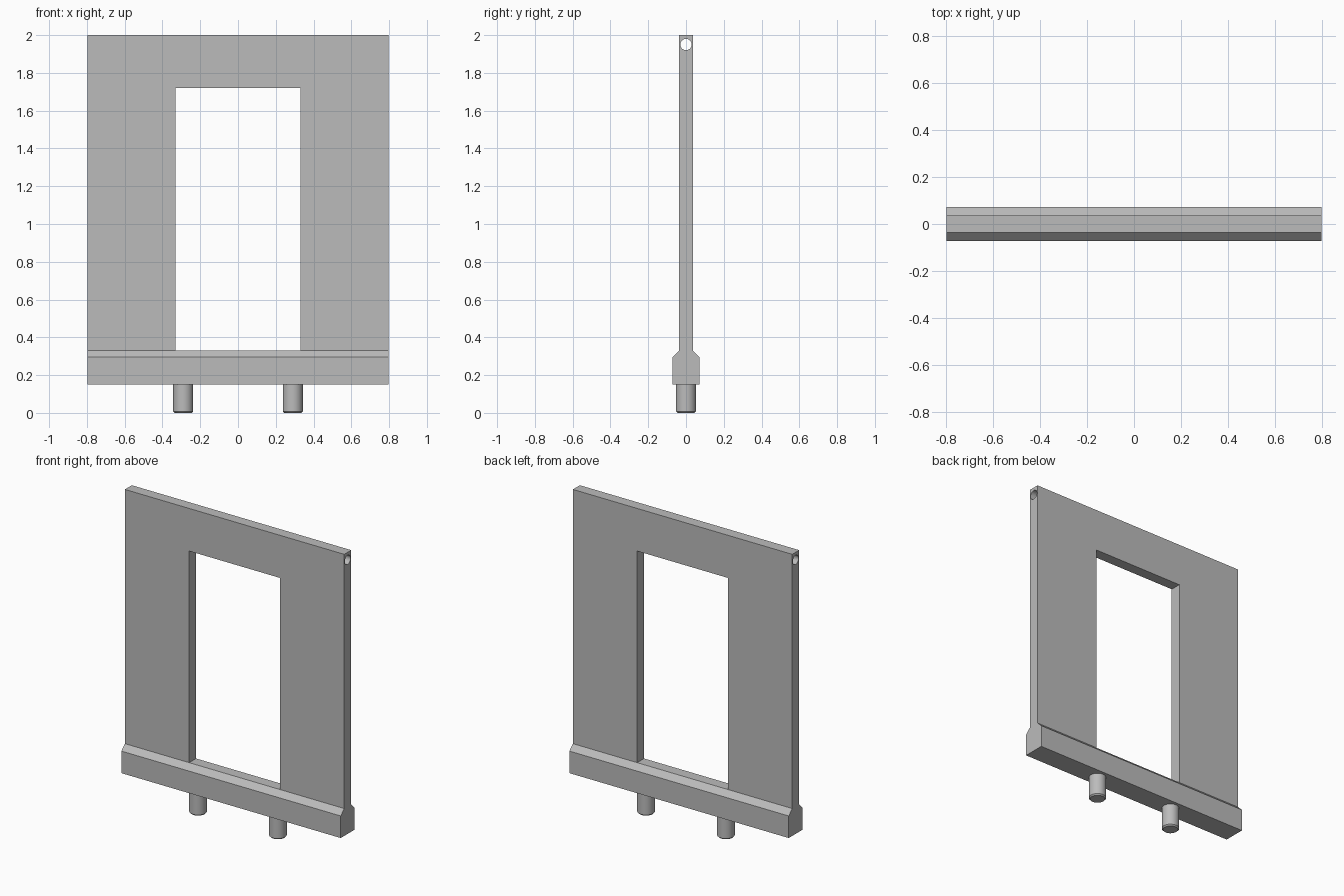
import bpy
import bmesh
from math import radians
from mathutils import Matrix

if "Cube" in bpy.data.objects:
    bpy.data.objects.remove(bpy.data.objects["Cube"], do_unlink=True)

HALF_W = 0.797
PANEL_Y, BASE_Y = 0.036, 0.072
BASE_Z, SHOULDER_Z, SILL_Z, TOP_Z = 0.15, 0.295, 0.33, 2.0

grey = bpy.data.materials.new("plain_grey")
grey.use_nodes = True
colour = (0.5, 0.5, 0.5, 1)
grey.diffuse_color = colour
grey.node_tree.nodes["Principled BSDF"].inputs["Base Color"].default_value = colour


def make_object(name, bm):
    bmesh.ops.recalc_face_normals(bm, faces=bm.faces)
    mesh = bpy.data.meshes.new(name)
    bm.to_mesh(mesh)
    bm.free()
    mesh.materials.append(grey)
    obj = bpy.data.objects.new(name, mesh)
    bpy.context.collection.objects.link(obj)
    return obj


def activate(obj):
    bpy.ops.object.select_all(action="DESELECT")
    obj.select_set(True)
    bpy.context.view_layer.objects.active = obj


def cylinder(bm, radius, depth, matrix):
    return bmesh.ops.create_cone(bm, cap_ends=True, segments=32, radius1=radius,
                                 radius2=radius, depth=depth, matrix=matrix)


def cut(obj, cutter):
    cutter.hide_render = True
    mod = obj.modifiers.new("cut", "BOOLEAN")
    mod.operation = "DIFFERENCE"
    mod.solver = "EXACT"
    mod.object = cutter
    activate(obj)
    bpy.ops.object.modifier_apply(modifier=mod.name)
    bpy.data.objects.remove(cutter, do_unlink=True)


# Panel and wider foot: one side profile extruded across the width
side = [(BASE_Y, BASE_Z), (BASE_Y, SHOULDER_Z), (PANEL_Y, SILL_Z), (PANEL_Y, TOP_Z)]
profile = side + [(-y, z) for y, z in reversed(side)]
bm = bmesh.new()
face = bm.faces.new([bm.verts.new((-HALF_W, y, z)) for y, z in profile])
extruded = bmesh.ops.extrude_face_region(bm, geom=[face])["geom"]
bmesh.ops.translate(bm, vec=(2 * HALF_W, 0, 0),
                    verts=[v for v in extruded if isinstance(v, bmesh.types.BMVert)])
frame = make_object("panel_frame", bm)

# Window opening
bm = bmesh.new()
window_top = 1.72
bmesh.ops.create_cube(bm, size=1, matrix=Matrix.Translation((0, 0, (SILL_Z + window_top) / 2))
                      @ Matrix.Diagonal((0.66, 1, window_top - SILL_Z, 1)))
cut(frame, make_object("window_cutter", bm))

# Rod hole running the full width under the top edge
bm = bmesh.new()
cylinder(bm, 0.03, 2, Matrix.Translation((0, 0, 1.95)) @ Matrix.Rotation(radians(90), 4, "Y"))
cut(frame, make_object("rod_hole_cutter", bm))
activate(frame)
bpy.ops.object.shade_smooth_by_angle(angle=radians(30))

# Mounting pegs with a chamfered lower rim
for name, x in (("right_peg", -0.29), ("left_peg", 0.29)):
    bm = bmesh.new()
    cylinder(bm, 0.053, BASE_Z, Matrix.Translation((x, 0, BASE_Z / 2)))
    rim = [e for e in bm.edges if all(v.co.z < 0.01 for v in e.verts)]
    bmesh.ops.bevel(bm, geom=rim, offset=0.008, segments=1, affect="EDGES")
    peg = make_object(name, bm)
    activate(peg)
    bpy.ops.object.shade_smooth_by_angle(angle=radians(30))
